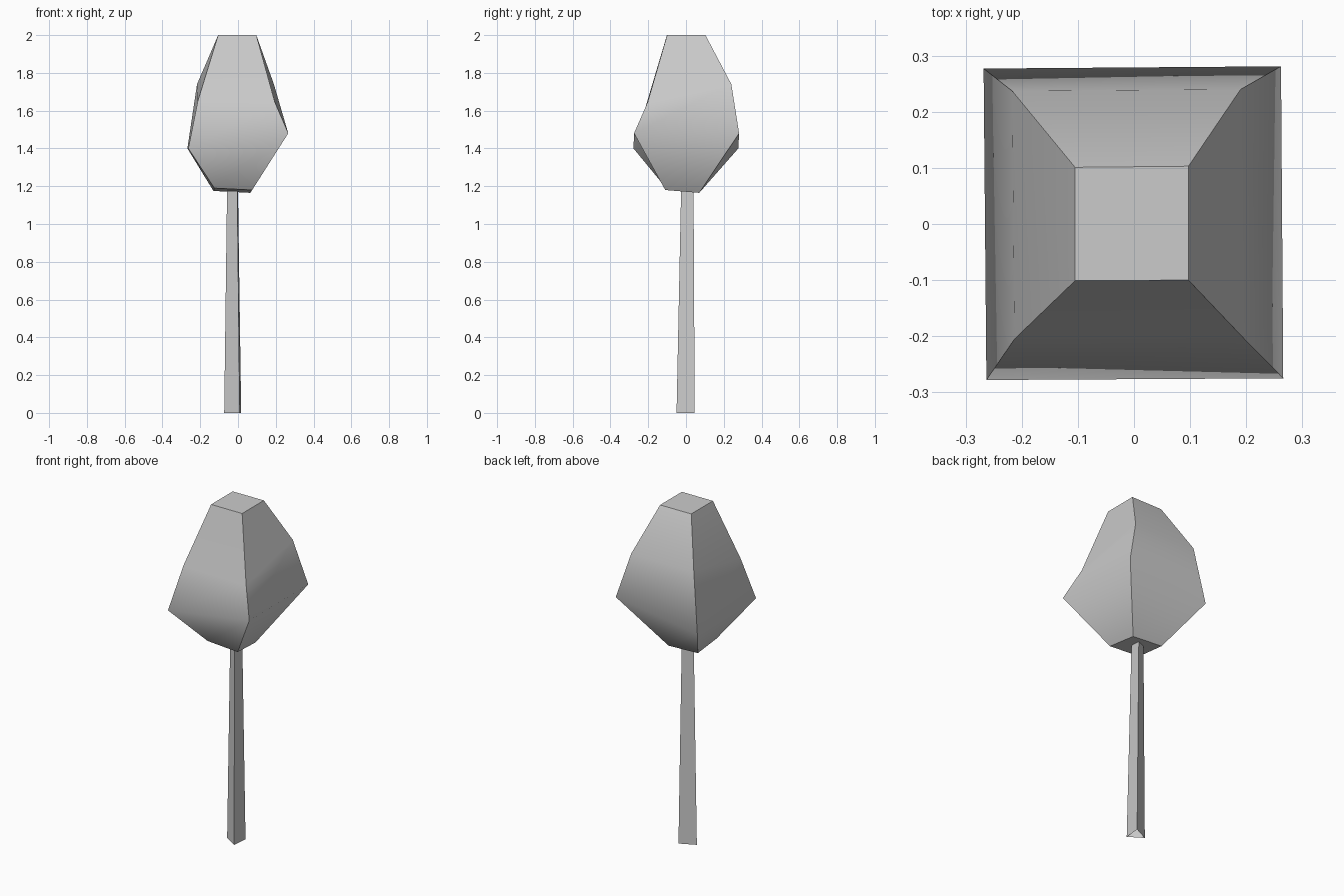
import bpy, bmesh

if "Cube" in bpy.data.objects:
    bpy.data.objects.remove(bpy.data.objects["Cube"])


def loft(name, rings, cap, smooth_rings=()):
    """Skin a stack of matching rings; ring edges in smooth_rings stay soft."""
    bm = bmesh.new()
    loops = [[bm.verts.new(p) for p in ring] for ring in rings]
    n = len(loops[0])
    for lo, hi in zip(loops, loops[1:]):
        for i in range(n):
            j = (i + 1) % n
            bm.faces.new((lo[i], lo[j], hi[j], hi[i]))
    if cap:
        bm.faces.new(loops[0][::-1])
        bm.faces.new(loops[-1])
    for f in bm.faces:
        f.smooth = True
    for e in bm.edges:
        e.smooth = any(set(e.verts) <= set(loops[k]) for k in smooth_rings)
    mesh = bpy.data.meshes.new(name)
    bm.to_mesh(mesh)
    bm.free()
    obj = bpy.data.objects.new(name, mesh)
    bpy.context.collection.objects.link(obj)
    return obj


# Tree crown: four tilted square rings, corners counter-clockwise from front left
crown_rings = [
    [(-.125, -.105, 1.19), (.075, -.11, 1.18), (.065, .07, 1.165), (-.13, .075, 1.175)],
    [(-.263, -.278, 1.40), (.266, -.275, 1.48), (.262, .281, 1.48), (-.268, .277, 1.40)],
    [(-.213, -.205, 1.65), (.195, -.203, 1.645), (.19, .24, 1.74), (-.217, .237, 1.74)],
    [(-.105, -.101, 2.0), (.097, -.10, 2.0), (.097, .103, 2.0), (-.105, .101, 2.0)],
]
loft("tree_crown", crown_rings, True, smooth_rings=(1, 2))

# Trunk: tapered three-sided tube, open at the ends
trunk_rings = [
    [(.009, -.05, 0), (.017, .046, 0), (-.073, .003, 0)],
    [(-.004, -.026, 1.175), (.0, .04, 1.175), (-.058, .01, 1.175)],
]
loft("tree_trunk", trunk_rings, False)
